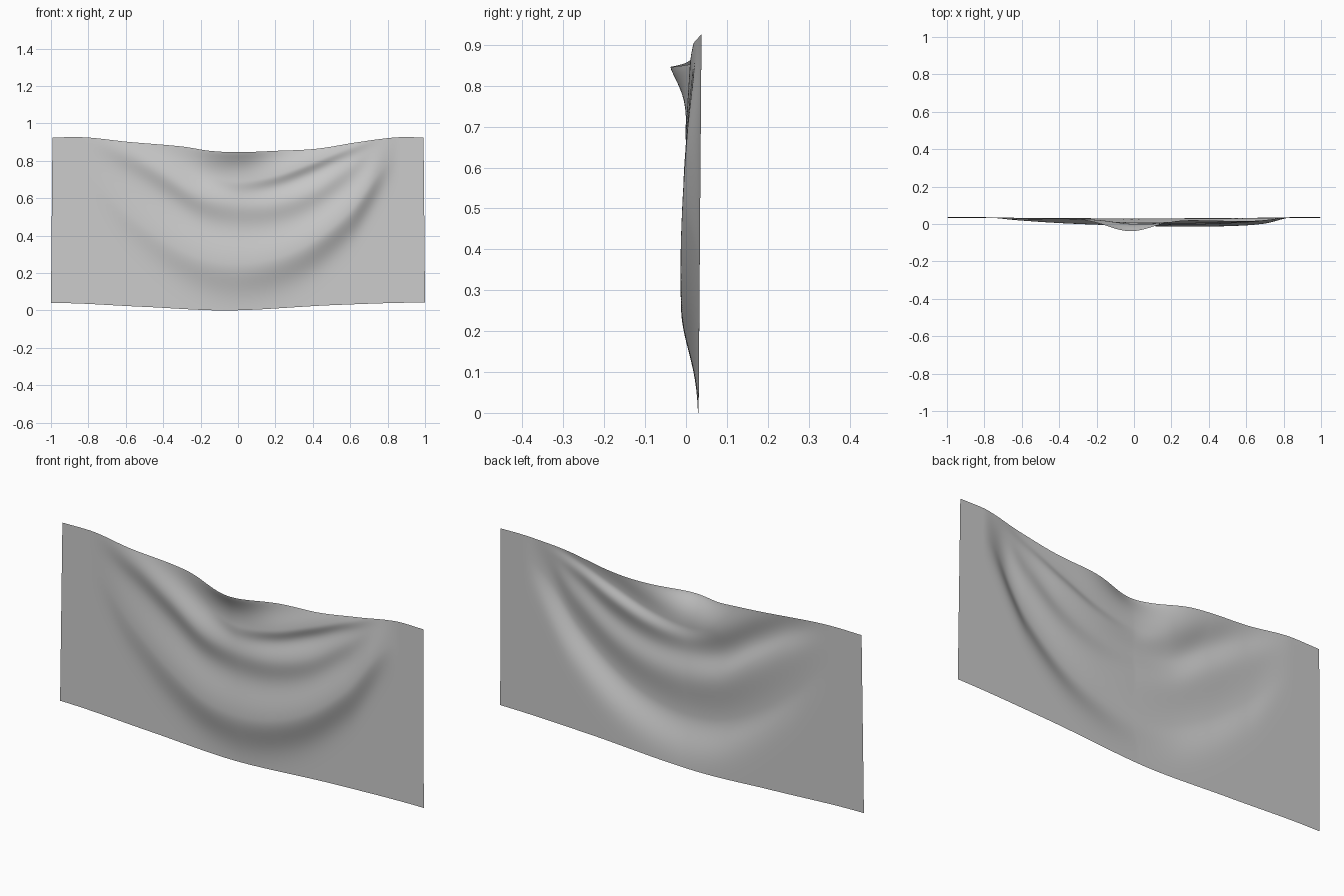
import bpy
import bmesh
from math import exp

if "Cube" in bpy.data.objects:
    bpy.data.objects.remove(bpy.data.objects["Cube"])


def smooth_curve(keys):
    """Return a smooth function through (x, value) keys, held at both ends."""
    def f(x):
        if x <= keys[0][0]:
            return keys[0][1]
        if x >= keys[-1][0]:
            return keys[-1][1]
        i = max(k for k in range(len(keys) - 1) if keys[k][0] <= x)

        def slope(j):
            a, b = keys[max(j - 1, 0)], keys[min(j + 1, len(keys) - 1)]
            return 0 if j in (0, len(keys) - 1) else (b[1] - a[1]) / (b[0] - a[0])
        (x0, p0), (x1, p1) = keys[i], keys[i + 1]
        h = x1 - x0
        t = (x - x0) / h
        return ((2*t**3 - 3*t**2 + 1) * p0 + (t**3 - 2*t**2 + t) * h * slope(i)
                + (3*t**2 - 2*t**3) * p1 + (t**3 - t**2) * h * slope(i + 1))
    return f


# Upper and lower borders of the cloth
top_edge = smooth_curve([(-1, .925), (-.82, .925), (-.6, .902), (-.3, .876), (-.15, .853),
                         (0, .846), (.2, .853), (.42, .864), (.65, .9), (.85, .925), (1, .925)])
bottom_edge = smooth_curve([(-1, .04), (-.5, .019), (-.05, 0), (.5, .028), (1, .042)])

# Swag folds: crest height, depth, width below the crest, width above it
folds = [
    (smooth_curve([(-.9, .78), (-.6, .53), (-.4, .38), (-.2, .28), (0, .25),
                   (.2, .28), (.4, .37), (.6, .53), (.87, .82)]),
     smooth_curve([(-.85, 0), (-.6, .013), (-.4, .025), (-.2, .037), (0, .043),
                   (.2, .046), (.5, .046), (.7, .034), (.87, 0)]), .14, .22),
    (smooth_curve([(-.85, .92), (-.6, .84), (-.4, .73), (-.2, .61), (0, .57),
                   (.2, .575), (.4, .64), (.6, .77), (.8, .9)]),
     smooth_curve([(-.85, 0), (-.6, .018), (-.4, .03), (-.2, .036), (0, .035),
                   (.2, .033), (.4, .03), (.6, .021), (.8, 0)]), .1, .11),
    (smooth_curve([(-.2, .72), (0, .69), (.2, .72), (.4, .79), (.6, .87), (.8, .93)]),
     smooth_curve([(-.2, 0), (0, .015), (.2, .026), (.4, .026), (.6, .018), (.8, 0)]), .05, .1),
]


def depth(x, z, v):
    y = .031 + .007 * v
    taper = 1 - .35 * abs(x)
    for crest, amount, below, above in folds:
        d = z - crest(x)
        w = (below if d < 0 else above) * taper
        y -= amount(x) * exp(-(d / w) ** 2)
    # Top border flopping forward in the middle
    rim = .06 * exp(-((x + .02) / .17) ** 2) + .015 * exp(-(x / .42) ** 2)
    drop = max(top_edge(x) - z, 0)
    return y - rim * exp(-(drop / .095) ** 1.3)


# Draped cloth sheet
NX, NZ = 200, 110
bm = bmesh.new()
rows = []
for j in range(NZ + 1):
    v = j / NZ
    row = []
    for i in range(NX + 1):
        x = -1 + 2 * i / NX
        z = bottom_edge(x) * (1 - v) + top_edge(x) * v
        row.append(bm.verts.new((x * (1 - .008 * v), depth(x, z, v), z)))
    rows.append(row)
for a, b in zip(rows, rows[1:]):
    for i in range(NX):
        bm.faces.new((a[i], a[i + 1], b[i + 1], b[i])).smooth = True

mesh = bpy.data.meshes.new("draped_cloth")
bm.to_mesh(mesh)
bm.free()
bpy.context.collection.objects.link(bpy.data.objects.new("draped_cloth", mesh))
